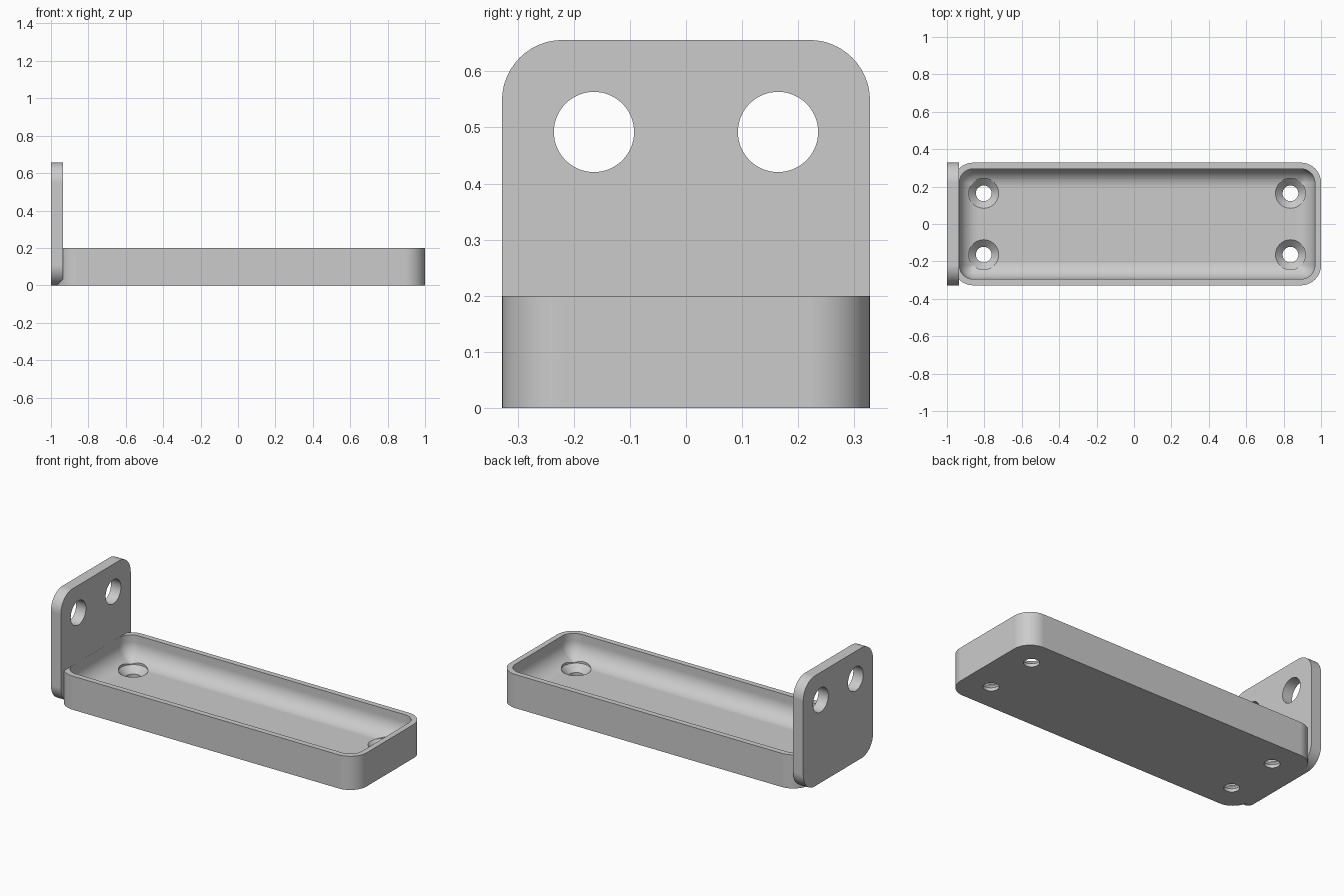
import bpy, bmesh
from math import sin, cos, pi, sqrt
from mathutils import Matrix

cube = bpy.data.objects.get("Cube")
if cube:
    bpy.data.objects.remove(cube, do_unlink=True)

grey = bpy.data.materials.new("plain grey")
grey.use_nodes = True
grey.diffuse_color = (0.6, 0.6, 0.6, 1)
grey.node_tree.nodes["Principled BSDF"].inputs["Base Color"].default_value = (0.6, 0.6, 0.6, 1)

WIDTH = 0.328            # half width of tray and plate
CORNER = 0.108           # outer corner radius
WALL = 0.033
TRAY_START, TRAY_TOP, FLOOR = -0.967, 0.2, 0.057
MID = (1 + TRAY_START) / 2
HALF_LENGTH = (1 - TRAY_START) / 2


def rounded_rect(hx, hy, r, z, steps=12):
    """Loop of points round a rectangle with arc corners."""
    points = []
    for quarter, (sx, sy) in enumerate([(1, 1), (-1, 1), (-1, -1), (1, -1)]):
        for i in range(steps + 1):
            a = (quarter + i / steps) * pi / 2
            points.append((sx * (hx - r) + r * cos(a), sy * (hy - r) + r * sin(a), z))
    return points


def circle(r, z, steps=48):
    return [(r * cos(2 * pi * i / steps), r * sin(2 * pi * i / steps), z) for i in range(steps)]


def loft(name, loops, matrix):
    """Closed solid through matching loops, from bottom to top."""
    bm = bmesh.new()
    rings = [[bm.verts.new(p) for p in loop] for loop in loops]
    for low, high in zip(rings, rings[1:]):
        for i in range(len(low)):
            j = (i + 1) % len(low)
            bm.faces.new((low[i], low[j], high[j], high[i]))
    bm.faces.new(rings[0][::-1])
    bm.faces.new(rings[-1])
    bm.transform(matrix)
    bmesh.ops.recalc_face_normals(bm, faces=bm.faces)
    mesh = bpy.data.meshes.new(name)
    bm.to_mesh(mesh)
    bm.free()
    mesh.materials.append(grey)
    obj = bpy.data.objects.new(name, mesh)
    bpy.context.collection.objects.link(obj)
    return obj


def combine(target, other, operation):
    mod = target.modifiers.new("boolean", 'BOOLEAN')
    mod.operation, mod.solver, mod.object = operation, 'EXACT', other
    bpy.context.view_layer.objects.active = target
    bpy.ops.object.modifier_apply(modifier=mod.name)
    bpy.data.objects.remove(other, do_unlink=True)


# Tray body
at_tray = Matrix.Translation((MID, 0, 0))
bracket = loft("tray_bracket",
               [rounded_rect(HALF_LENGTH, WIDTH, CORNER, z) for z in (0, TRAY_TOP)], at_tray)

# Hollow with a filleted floor
FILLET, STEPS = 0.1, 10
loops = []
for i in range(STEPS + 1):
    a = i / STEPS * pi / 2
    inset = WALL + FILLET * (1 - sin(a))
    loops.append(rounded_rect(HALF_LENGTH - inset, WIDTH - inset, max(CORNER - inset, 0.003),
                              FLOOR + FILLET * (1 - cos(a))))
loops.append(rounded_rect(HALF_LENGTH - WALL, WIDTH - WALL, CORNER - WALL, TRAY_TOP + 0.1))
combine(bracket, loft("hollow_cutter", loops, at_tray), 'DIFFERENCE')

# Countersunk screw holes
for sx in (-1, 1):
    for sy in (-1, 1):
        profile = [(0.042, -0.1), (0.042, FLOOR - 0.038), (0.08, FLOOR), (0.08, TRAY_TOP)]
        place = Matrix.Translation((MID + sx * 0.82, sy * 0.164, 0))
        combine(bracket, loft("screw_cutter", [circle(r, z) for r, z in profile], place), 'DIFFERENCE')

# Upright end plate with two round holes
upright = Matrix.Translation((-1, 0, WIDTH)) @ Matrix.Rotation(pi / 2, 4, 'Y')
plate = loft("end_plate", [rounded_rect(WIDTH, WIDTH, CORNER, z) for z in (0, 0.0655)], upright)
for side in (-1, 1):
    place = Matrix.Translation((-1, side * 0.164, 0.492)) @ Matrix.Rotation(pi / 2, 4, 'Y')
    combine(plate, loft("plate_cutter", [circle(0.0715, z, 64) for z in (-0.1, 0.2)], place), 'DIFFERENCE')
combine(bracket, plate, 'UNION')

# Smooth curves, crisp edges
bpy.ops.object.select_all(action='DESELECT')
bracket.select_set(True)
bpy.context.view_layer.objects.active = bracket
bpy.ops.object.shade_smooth_by_angle(angle=pi / 6)
weighted = bracket.modifiers.new("weighted_normals", 'WEIGHTED_NORMAL')
weighted.keep_sharp = True
